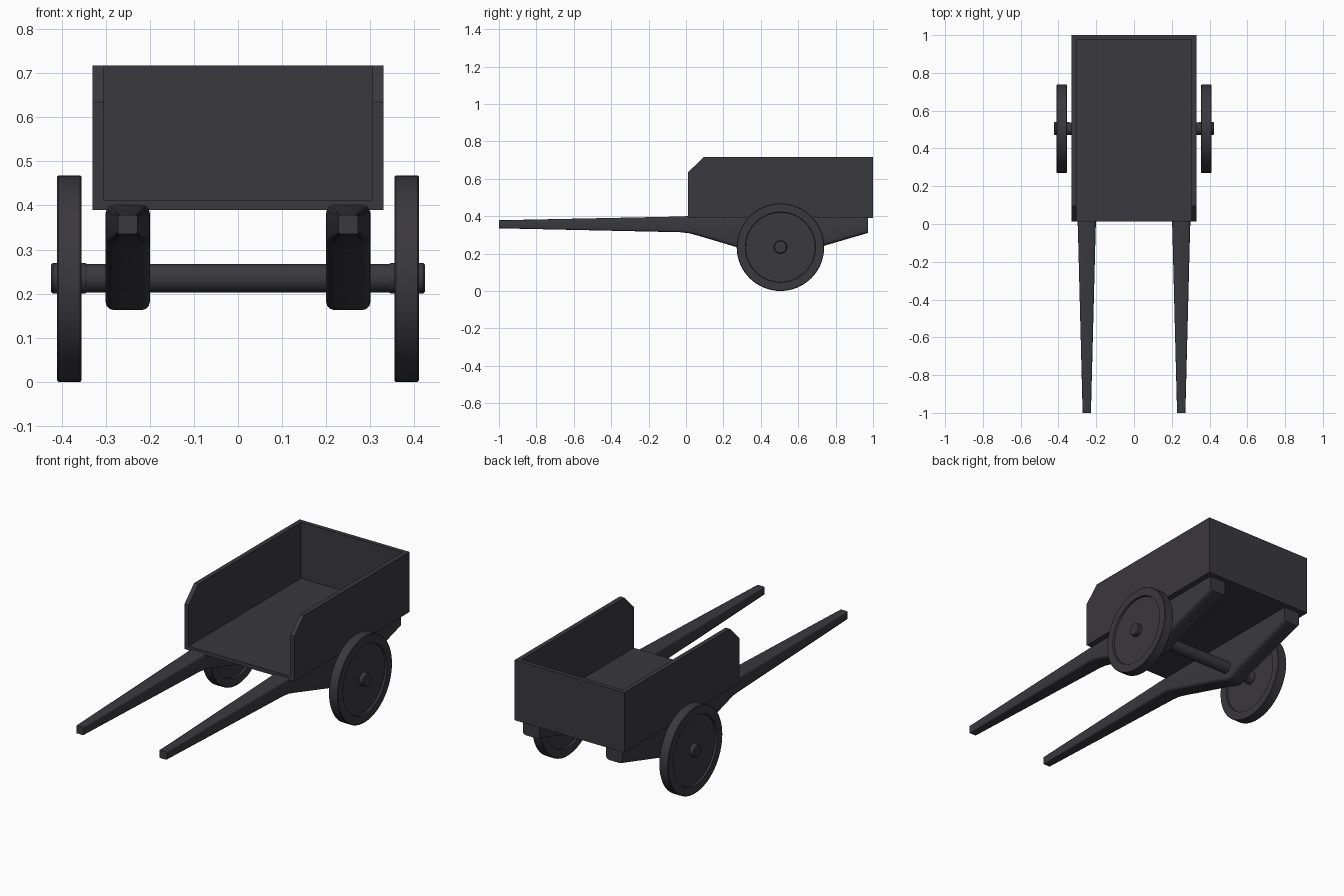
import bpy, bmesh, math

if "Cube" in bpy.data.objects:
    bpy.data.objects.remove(bpy.data.objects["Cube"])

mat = bpy.data.materials.new("dark charcoal")
mat.diffuse_color = (0.042, 0.040, 0.048, 1)
mat.use_nodes = True
mat.node_tree.nodes["Principled BSDF"].inputs["Base Color"].default_value = mat.diffuse_color


def finish(name, bm, smooth=None):
    bmesh.ops.recalc_face_normals(bm, faces=bm.faces)
    me = bpy.data.meshes.new(name)
    bm.to_mesh(me)
    bm.free()
    me.materials.append(mat)
    ob = bpy.data.objects.new(name, me)
    bpy.context.collection.objects.link(ob)
    bpy.ops.object.select_all(action='DESELECT')
    ob.select_set(True)
    bpy.context.view_layer.objects.active = ob
    if smooth:
        bpy.ops.object.shade_smooth_by_angle(angle=math.radians(smooth))
    return ob


def loft(rings):
    # skin a list of equal-length point rings, capped at both ends
    bm = bmesh.new()
    vs = [[bm.verts.new(p) for p in r] for r in rings]
    n = len(rings[0])
    for a, b in zip(vs, vs[1:]):
        for i in range(n):
            j = (i + 1) % n
            bm.faces.new((a[i], a[j], b[j], b[i]))
    bm.faces.new(vs[0])
    bm.faces.new(vs[-1])
    return bm


def lathe_x(profile, cy, cz, seg):
    # revolve (x, radius) points around an axis along x
    ang = [2 * math.pi * i / seg for i in range(seg)]
    return loft([[(x, cy + r * math.cos(a), cz + r * math.sin(a)) for a in ang]
                 for x, r in profile])


# cart box: chamfered side profile, hollowed and open at the front
side = [(0.012, 0.39), (1.0, 0.39), (1.0, 0.717), (0.095, 0.717), (0.012, 0.635)]
box = finish("cart_box", loft([[(x, y, z) for y, z in side] for x in (-0.33, 0.33)]))
inner = [(-0.2, 0.412), (0.977, 0.412), (0.977, 1.0), (-0.2, 1.0)]
cutter = finish("box_cutter", loft([[(x, y, z) for y, z in inner] for x in (-0.305, 0.305)]))
cutter.hide_render = True
mod = box.modifiers.new("hollow", 'BOOLEAN')
mod.operation = 'DIFFERENCE'
mod.solver = 'EXACT'
mod.object = cutter
bpy.context.view_layer.objects.active = box
bpy.ops.object.modifier_apply(modifier=mod.name)
bpy.data.objects.remove(cutter)


def rounded(cx, y, hw, zb, zt, r):
    # rounded rectangle section in the xz plane
    pts = []
    corners = [(cx + hw - r, zt - r), (cx - hw + r, zt - r),
               (cx - hw + r, zb + r), (cx + hw - r, zb + r)]
    for k, (x, z) in enumerate(corners):
        for i in range(4):
            a = math.radians(90 * k + 30 * i)
            pts.append((x + r * math.cos(a), y, z + r * math.sin(a)))
    return pts


# shafts: tapered handles that deepen into axle supports
# (y, half width, bottom, top, corner radius)
sections = [
    (-1.0, 0.022, 0.335, 0.378, 0.004), (-0.03, 0.047, 0.314, 0.398, 0.012),
    (0.02, 0.049, 0.308, 0.401, 0.016), (0.07, 0.05, 0.294, 0.401, 0.018),
    (0.43, 0.05, 0.187, 0.401, 0.018), (0.47, 0.05, 0.171, 0.401, 0.018),
    (0.505, 0.05, 0.163, 0.401, 0.018), (0.54, 0.05, 0.172, 0.401, 0.018),
    (0.58, 0.05, 0.195, 0.401, 0.018), (0.972, 0.05, 0.31, 0.401, 0.018)]

# wheels: disc with a raised rim on both faces
h, d = 0.0275, 0.0165
rim = [(-d, 0.02), (-d, 0.186), (-h, 0.188), (-h, 0.231), (-h + 0.003, 0.234),
       (h - 0.003, 0.234), (h, 0.231), (h, 0.188), (d, 0.186), (d, 0.02)]

for s, label in ((1, "right"), (-1, "left")):
    finish(label + "_shaft", loft([rounded(s * 0.25, *c) for c in sections]), 32)
    finish(label + "_wheel",
           lathe_x([(s * 0.3825 + x, r) for x, r in rim], 0.505, 0.234, 64), 30)

# axle with hub ends
half = [(0.343, 0.0325), (0.347, 0.035), (0.419, 0.035), (0.424, 0.031)]
axle = [(-x, r) for x, r in reversed(half)] + half
finish("axle", lathe_x(axle, 0.505, 0.235, 32), 30)
